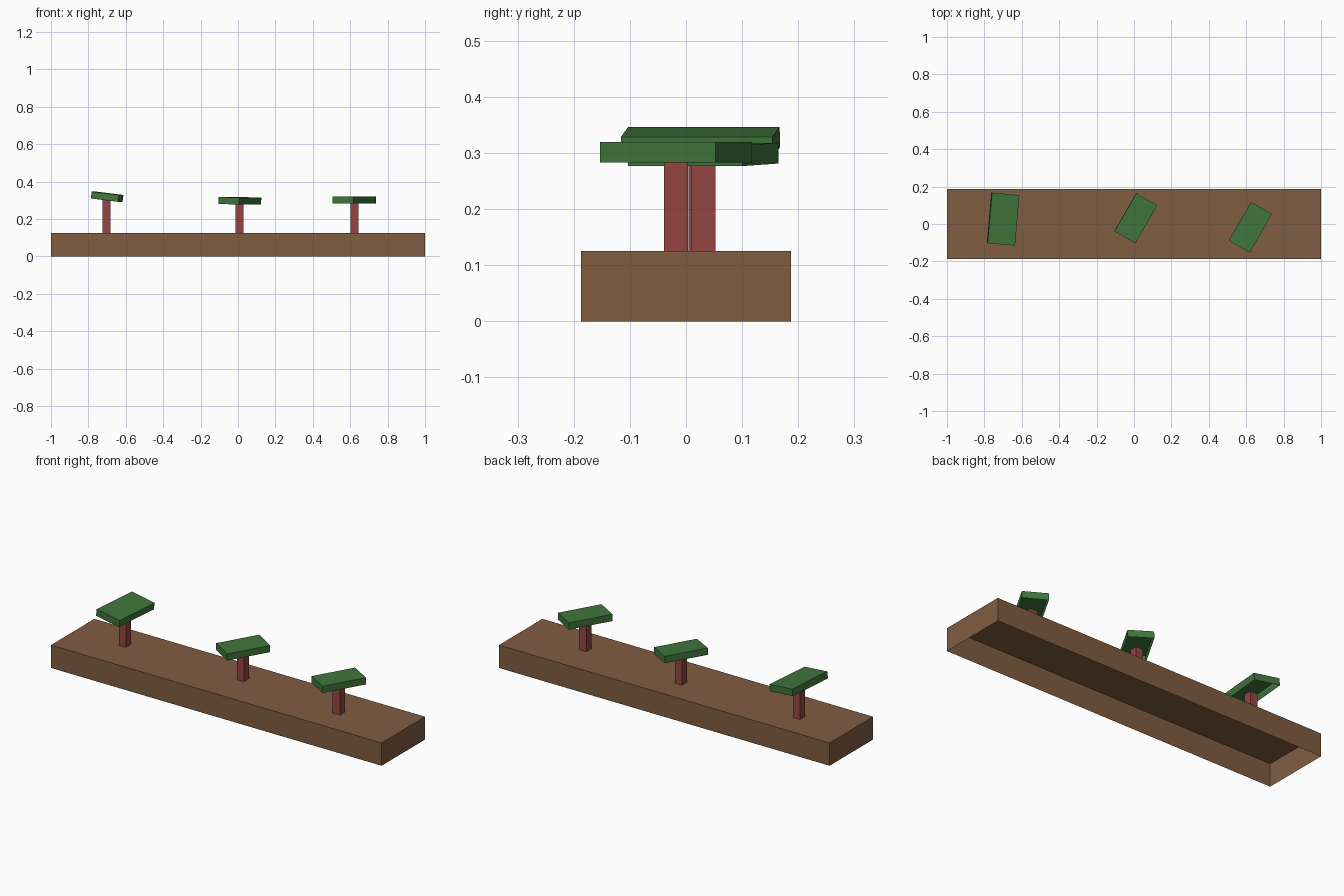
import bpy
import bmesh
from math import radians
from mathutils import Matrix, Vector

cube = bpy.data.objects.get("Cube")
if cube:
    bpy.data.objects.remove(cube, do_unlink=True)


def make_material(name, rgb):
    mat = bpy.data.materials.new(name)
    mat.use_nodes = True
    mat.diffuse_color = (*rgb, 1)
    mat.node_tree.nodes["Principled BSDF"].inputs["Base Color"].default_value = (*rgb, 1)
    return mat


brown = make_material("earth brown", (0.216, 0.109, 0.053))
red = make_material("bark red", (0.296, 0.061, 0.054))
green = make_material("leaf green", (0.051, 0.181, 0.045))


def open_box(name, size, foot, mat, turn=0, tilt=0):
    """Box without an underside, standing on its foot point."""
    bm = bmesh.new()
    bmesh.ops.create_cube(bm, size=1)
    under = [f for f in bm.faces if f.normal.z < -0.5]
    bmesh.ops.delete(bm, geom=under, context='FACES_ONLY')
    bmesh.ops.translate(bm, verts=bm.verts, vec=(0, 0, 0.5))
    bmesh.ops.scale(bm, verts=bm.verts, vec=size)
    mesh = bpy.data.meshes.new(name)
    bm.to_mesh(mesh)
    bm.free()
    mesh.materials.append(mat)
    obj = bpy.data.objects.new(name, mesh)
    obj.matrix_world = (Matrix.Translation(Vector(foot))
                        @ Matrix.Rotation(radians(turn), 4, 'Z')
                        @ Matrix.Rotation(radians(tilt), 4, 'Y'))
    bpy.context.collection.objects.link(obj)


# Ground slab
BASE_TOP = 0.125
open_box("ground_slab", (2, 0.375, BASE_TOP), (0, 0, 0), brown)

# Trees: name, x, y, trunk top, crown width, crown length, turn, tilt
trees = [
    ("right", -0.702, 0.026, 0.301, 0.148, 0.271, -5, 7),
    ("middle", 0.009, 0.031, 0.279, 0.129, 0.235, -30, 2),
    ("left", 0.622, -0.018, 0.283, 0.130, 0.238, -30, 0),
]
for side, x, y, top, width, length, turn, tilt in trees:
    open_box(side + "_trunk", (0.043, 0.043, top - BASE_TOP), (x, y, BASE_TOP), red)
    open_box(side + "_crown", (width, length, 0.037), (x, y, top), green, turn, tilt)
